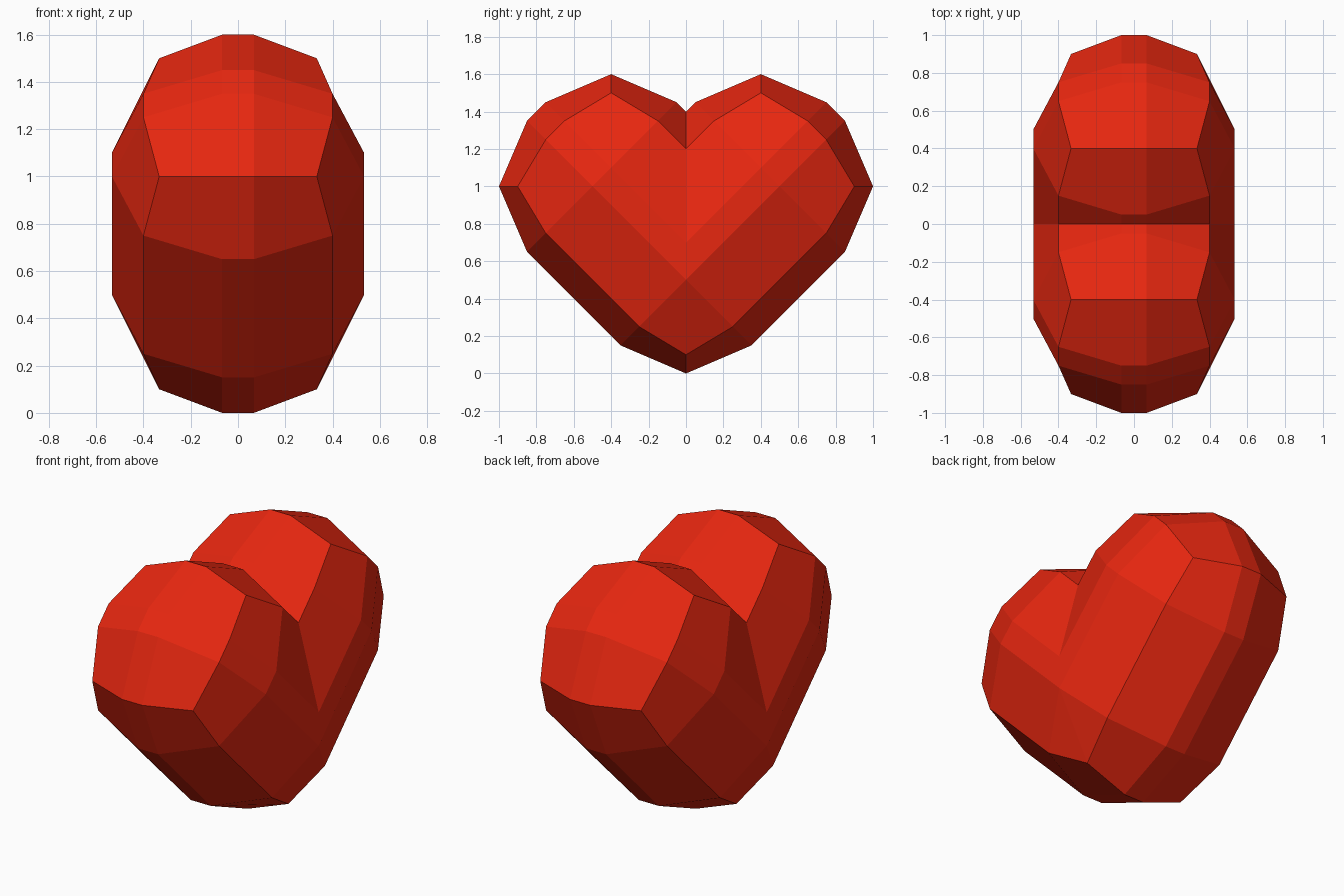
import bpy, bmesh

if "Cube" in bpy.data.objects:
    bpy.data.objects.remove(bpy.data.objects["Cube"])

# Single red material
red = bpy.data.materials.new("bright_red")
red.diffuse_color = (0.8, 0.02, 0.005, 1.0)
red.use_nodes = True
red.node_tree.nodes["Principled BSDF"].inputs["Base Color"].default_value = red.diffuse_color

# Half sizes of the rounded block (thickness, length, width), its inner loops,
# and how far the outer vertices bulge or pull in on faces, edges and corners
HALF = (0.4, 1.0, 0.6)
LOOP = (0.0667, 0.5, 0.1)
BULGE = ({1: 0.1333, 2: 0.0, 3: -0.0667},
         {1: 0.2, 2: 0.0, 3: -0.1},
         {1: 0.2, 2: 0.0, 3: -0.1})


def shape_vertex(co):
    """Turn a cube-grid vertex into the rounded block, leaning at 45 degrees."""
    outer = [abs(c) > 0.9 for c in co]
    n = sum(outer)
    p = []
    for a in range(3):
        size = HALF[a] + BULGE[a][n] if outer[a] else LOOP[a]
        p.append(size if co[a] > 0 else -size)
    u, v = p[1] + 1.0, p[2] + 0.6
    return (p[0], (u - v) / 2, (u + v) / 2)


# One lobe: cube with a 3 x 3 grid on each side, cut at the middle plane
bm = bmesh.new()
bmesh.ops.create_cube(bm, size=2)
bmesh.ops.subdivide_edges(bm, edges=bm.edges[:], cuts=2, use_grid_fill=True)
for vert in bm.verts:
    vert.co = shape_vertex(vert.co)
bmesh.ops.recalc_face_normals(bm, faces=bm.faces[:])
bmesh.ops.bisect_plane(bm, geom=bm.verts[:] + bm.edges[:] + bm.faces[:],
                       dist=1e-5, plane_co=(0, 0, 0), plane_no=(0, 1, 0),
                       clear_inner=True)
mesh = bpy.data.meshes.new("heart")
bm.to_mesh(mesh)
bm.free()
mesh.materials.append(red)

# Mirror the lobe to complete the heart
heart = bpy.data.objects.new("heart", mesh)
bpy.context.collection.objects.link(heart)
mirror = heart.modifiers.new("mirror", 'MIRROR')
mirror.use_axis = (False, True, False)
mirror.use_clip = True
mirror.merge_threshold = 0.001
